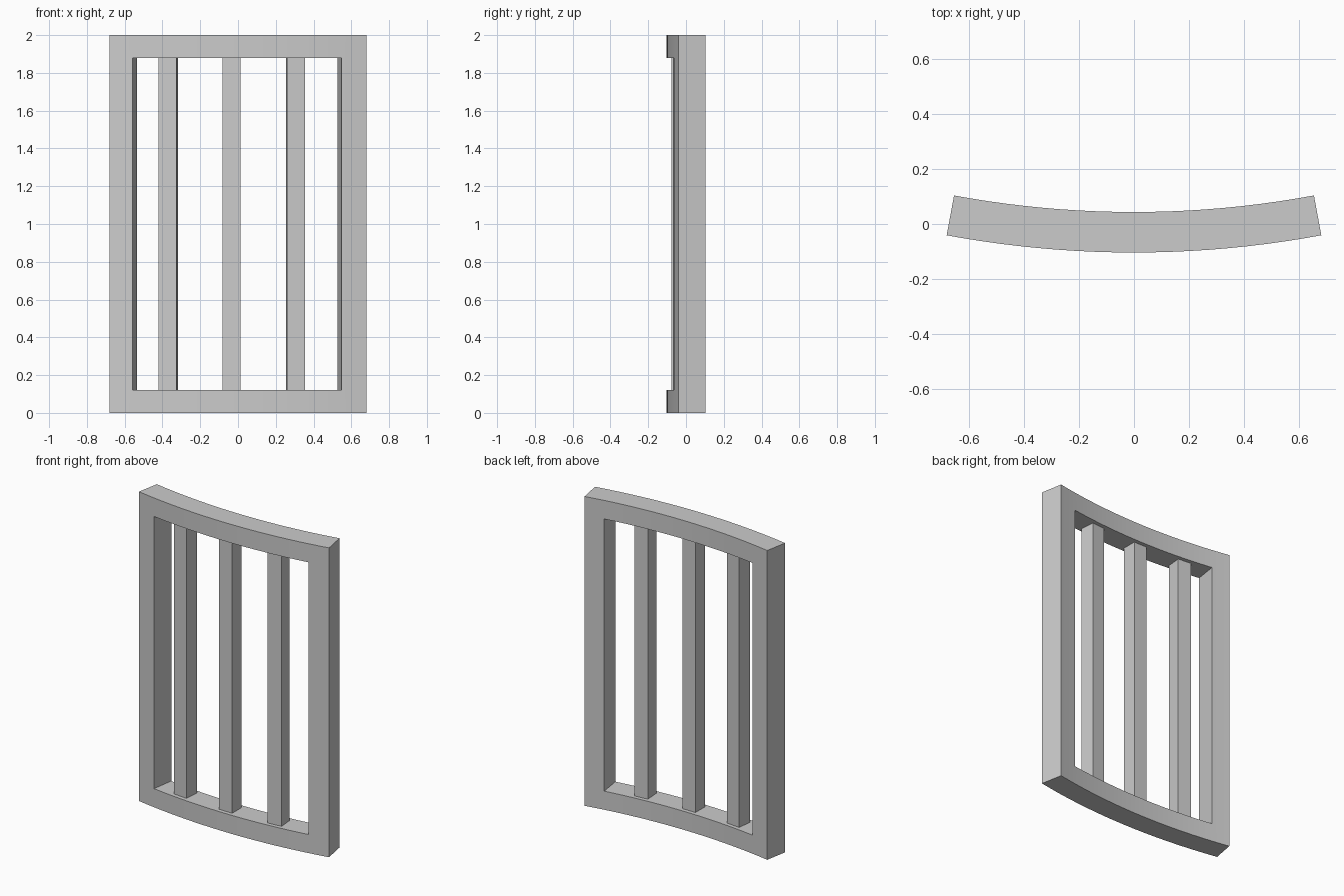
import bpy, bmesh, math

if "Cube" in bpy.data.objects:
    bpy.data.objects.remove(bpy.data.objects["Cube"])

R_FRONT = 3.731           # radius of the front face
DEPTH = 0.147             # frame thickness
Y_CENTRE = R_FRONT - 0.1035
HALF = 0.1833             # half sweep of the whole panel, radians
OPEN_L, OPEN_R = -0.1501, 0.1477
RAIL = 0.12
HEIGHT = 2.0

grey = bpy.data.materials.new("plain grey")
grey.diffuse_color = (0.6, 0.6, 0.6, 1)
grey.use_nodes = True
grey.node_tree.nodes["Principled BSDF"].inputs["Base Color"].default_value = grey.diffuse_color


def spread(a, b, n):
    return [a + (b - a) * i / n for i in range(n + 1)]


def curved_panel(name, angles, heights, r_front, depth, is_hole=lambda a, z: False):
    """Grid wrapped on a cylinder, cells in the hole skipped, thickened radially."""
    def point(r, a, z):
        return (r * math.sin(a), Y_CENTRE - r * math.cos(a), z)

    bm = bmesh.new()
    layers = [[[bm.verts.new(point(r, a, z)) for z in heights] for a in angles]
              for r in (r_front, r_front - depth)]
    front, back = layers
    na, nz = len(angles) - 1, len(heights) - 1

    def solid(i, j):
        if not (0 <= i < na and 0 <= j < nz):
            return False
        return not is_hole((angles[i] + angles[i + 1]) / 2, (heights[j] + heights[j + 1]) / 2)

    for i in range(na):
        for j in range(nz):
            if not solid(i, j):
                continue
            corners = [(i, j), (i + 1, j), (i + 1, j + 1), (i, j + 1)]
            bm.faces.new([front[p][q] for p, q in corners])
            bm.faces.new([back[p][q] for p, q in reversed(corners)])
            # side walls wherever the neighbouring cell is empty
            for k, (di, dj) in enumerate([(0, -1), (1, 0), (0, 1), (-1, 0)]):
                if not solid(i + di, j + dj):
                    (p, q), (s, t) = corners[k], corners[(k + 1) % 4]
                    bm.faces.new([front[s][t], front[p][q], back[p][q], back[s][t]])
    loose = [v for v in bm.verts if not v.link_faces]
    bmesh.ops.delete(bm, geom=loose, context='VERTS')
    bmesh.ops.recalc_face_normals(bm, faces=bm.faces)
    mesh = bpy.data.meshes.new(name)
    bm.to_mesh(mesh)
    bm.free()
    mesh.materials.append(grey)
    ob = bpy.data.objects.new(name, mesh)
    bpy.context.collection.objects.link(ob)
    bpy.ops.object.select_all(action='DESELECT')
    ob.select_set(True)
    bpy.context.view_layer.objects.active = ob
    bpy.ops.object.shade_smooth_by_angle(angle=math.radians(30))
    return ob


# Curved outer frame with one large opening
angles = spread(-HALF, OPEN_L, 2)[:-1] + spread(OPEN_L, OPEN_R, 16) + spread(OPEN_R, HALF, 2)[1:]
curved_panel("frame", angles, [0, RAIL, HEIGHT - RAIL, HEIGHT], R_FRONT, DEPTH,
             lambda a, z: OPEN_L < a < OPEN_R and RAIL < z < HEIGHT - RAIL)

# Three square upright bars, centred in the frame's thickness
BAR = 0.095
r_bar = R_FRONT - (DEPTH - BAR) / 2
half_bar = BAR / 2 / r_bar
for n, centre in enumerate((-0.1007, -0.0093, 0.0832)):
    curved_panel(f"bar_{n + 1}", [centre - half_bar, centre + half_bar],
                 [RAIL, HEIGHT - RAIL], r_bar, BAR)
